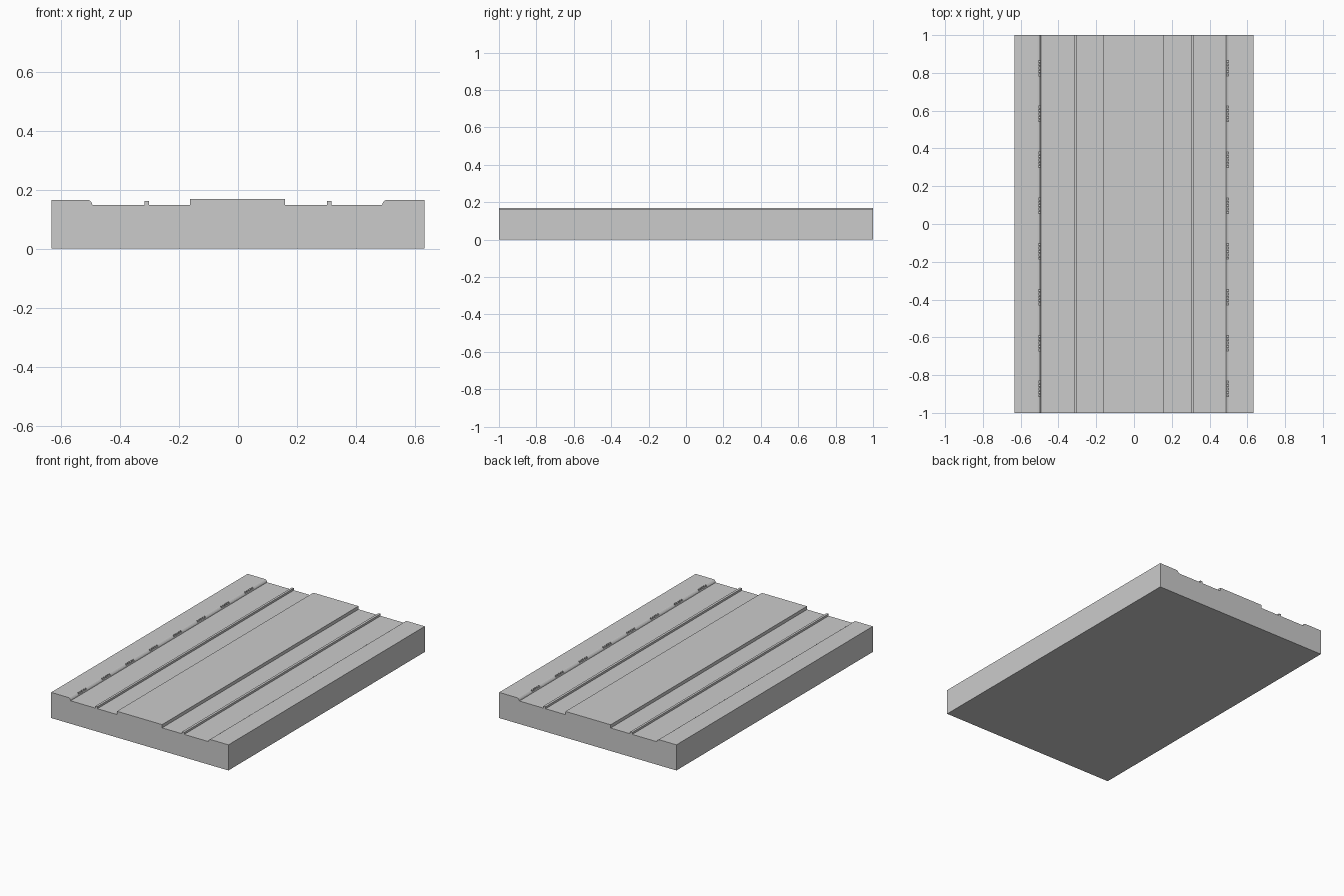
import bpy, bmesh

if "Cube" in bpy.data.objects:
    bpy.data.objects.remove(bpy.data.objects["Cube"])

HALF = 1.0        # half the road length
ROAD_Z = 0.148


def extrude(name, profile, y0=-HALF, y1=HALF):
    """Sweep a closed x-z profile along y."""
    bm = bmesh.new()
    face = bm.faces.new([bm.verts.new((x, y0, z)) for x, z in profile])
    new = bmesh.ops.extrude_face_region(bm, geom=[face])["geom"]
    bmesh.ops.translate(bm, vec=(0, y1 - y0, 0),
                        verts=[v for v in new if isinstance(v, bmesh.types.BMVert)])
    bmesh.ops.recalc_face_normals(bm, faces=bm.faces)
    mesh = bpy.data.meshes.new(name)
    bm.to_mesh(mesh)
    bm.free()
    obj = bpy.data.objects.new(name, mesh)
    bpy.context.collection.objects.link(obj)
    return obj


def boxes(name, spans):
    """Axis-aligned boxes joined in one mesh; each span is x0,x1,y0,y1,z0,z1."""
    bm = bmesh.new()
    for x0, x1, y0, y1, z0, z1 in spans:
        verts = bmesh.ops.create_cube(bm, size=1)["verts"]
        bmesh.ops.scale(bm, vec=(x1 - x0, y1 - y0, z1 - z0), verts=verts)
        bmesh.ops.translate(bm, vec=((x0 + x1) / 2, (y0 + y1) / 2, (z0 + z1) / 2), verts=verts)
    mesh = bpy.data.meshes.new(name)
    bm.to_mesh(mesh)
    bm.free()
    obj = bpy.data.objects.new(name, mesh)
    bpy.context.collection.objects.link(obj)
    return obj


# road slab, raised centre strip and lane dividers
boxes("road_slab", [(-0.493, 0.488, -HALF, HALF, 0, ROAD_Z)])
boxes("centre_strip", [(-0.163, 0.159, -HALF, HALF, ROAD_Z, 0.169)])
boxes("left_lane_divider", [(-0.317, -0.302, -HALF, HALF, ROAD_Z, 0.161)])
boxes("right_lane_divider", [(0.301, 0.317, -HALF, HALF, ROAD_Z, 0.161)])

# pavements with rounded kerbs and a row of drain slots
drain_ys = [0.825 - 0.2426 * i for i in range(8)]
for side, sign, foot in (("left", -1, 0.493), ("right", 1, 0.488)):
    profile = [(foot, 0), (foot, ROAD_Z), (foot + 0.002, 0.155), (foot + 0.006, 0.160),
               (foot + 0.011, 0.164), (foot + 0.017, 0.165), (0.632, 0.165), (0.632, 0)]
    pavement = extrude(side + "_pavement", [(sign * x, z) for x, z in profile])

    # slot cutters: narrow openings separated by solid bars
    a, b = sorted((sign * (foot + 0.003), sign * (foot + 0.012)))
    slots = []
    for y in drain_ys:
        for k in range(5):
            c = y + (k - 2) * 0.018
            slots.append((a, b, c - 0.005, c + 0.005, 0.154, 0.18))
    cutter = boxes(side + "_drain_cutter", slots)
    cutter.hide_render = True
    cutter.hide_viewport = True
    cut = pavement.modifiers.new("drain_slots", "BOOLEAN")
    cut.object = cutter
    cut.operation = "DIFFERENCE"
    cut.solver = "EXACT"
